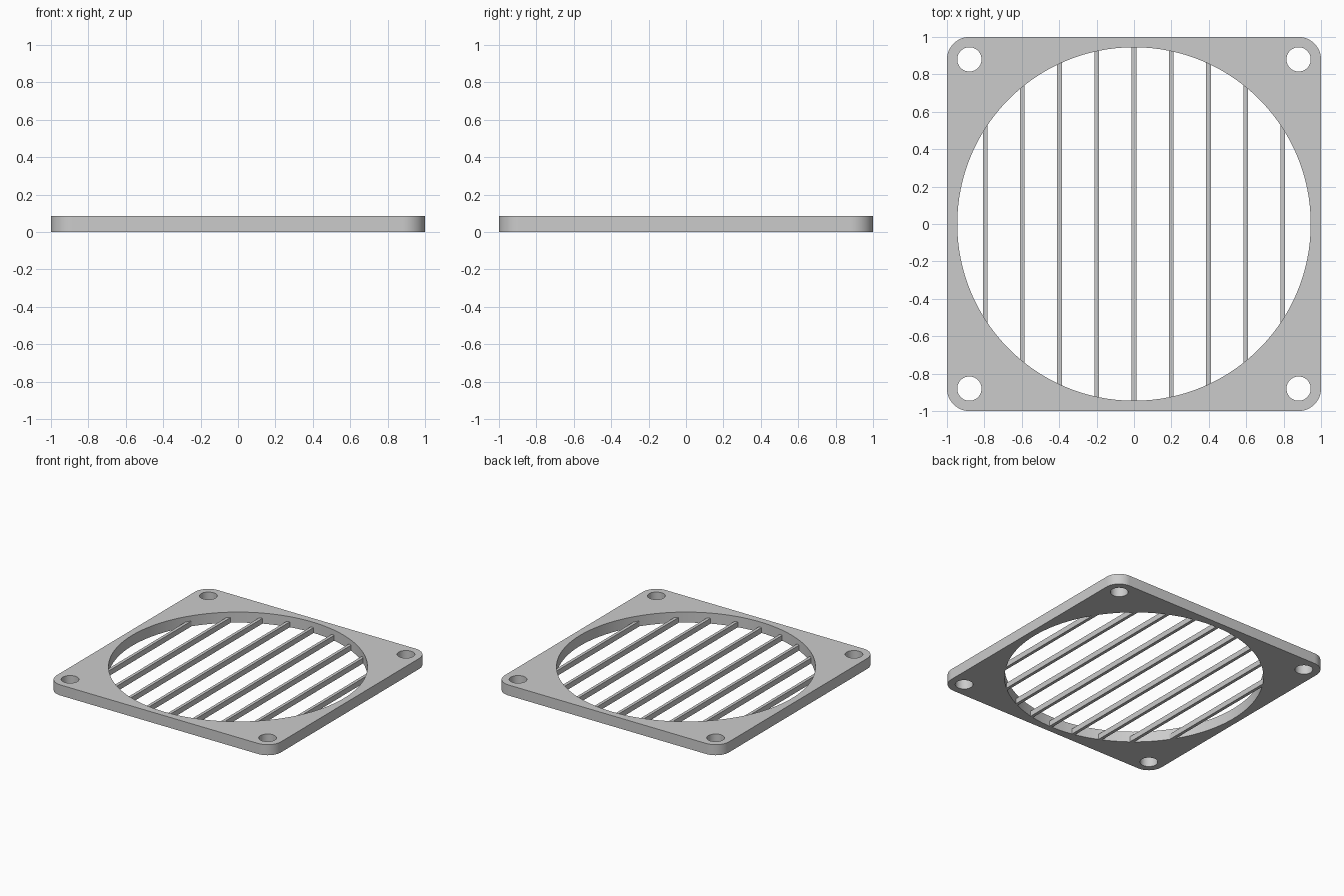
import bpy
import bmesh
from math import cos, sin, pi, sqrt, radians
from mathutils import Vector

HEIGHT = 0.085          # frame thickness
OPENING = 0.945         # radius of the round opening
CORNER = 0.12           # outer corner radius
HOLE = 0.065            # screw hole radius
BAR_W, BAR_H = 0.025, 0.043
SPACING = 0.199

cube = bpy.data.objects.get("Cube")
if cube:
    bpy.data.objects.remove(cube, do_unlink=True)

grey = bpy.data.materials.new("grey plastic")
grey.use_nodes = True
grey.diffuse_color = (0.6, 0.6, 0.6, 1)
grey.node_tree.nodes["Principled BSDF"].inputs["Base Color"].default_value = grey.diffuse_color


def arc(cx, cy, r, start, sweep, n):
    """Points along an arc, both ends included."""
    angles = [start + sweep * i / n for i in range(n + 1)]
    return [(cx + r * cos(a), cy + r * sin(a)) for a in angles]


def circle(cx, cy, r, n):
    return arc(cx, cy, r, 0, 2 * pi, n)[:-1]


def add_object(name, bm):
    mesh = bpy.data.meshes.new(name)
    bm.to_mesh(mesh)
    bm.free()
    mesh.materials.append(grey)
    obj = bpy.data.objects.new(name, mesh)
    bpy.context.collection.objects.link(obj)
    return obj


def plate(name, loops, height):
    """Fill an outline with holes and extrude it upwards."""
    bm = bmesh.new()
    edges = []
    for loop in loops:
        verts = [bm.verts.new((x, y, 0)) for x, y in loop]
        edges += [bm.edges.new((verts[i - 1], verts[i])) for i in range(len(verts))]
    bmesh.ops.triangle_fill(bm, use_beauty=True, edges=edges, normal=Vector((0, 0, 1)))
    region = bmesh.ops.extrude_face_region(bm, geom=bm.faces[:], use_keep_orig=True)
    top = [g for g in region["geom"] if isinstance(g, bmesh.types.BMVert)]
    bmesh.ops.translate(bm, verts=top, vec=(0, 0, height))
    bmesh.ops.recalc_face_normals(bm, faces=bm.faces[:])
    return add_object(name, bm)


# Square frame with rounded corners, round opening and four screw holes
inset = 1 - CORNER
signs = [(1, 1), (-1, 1), (-1, -1), (1, -1)]
outline = []
for i, (sx, sy) in enumerate(signs):
    outline += arc(sx * inset, sy * inset, CORNER, i * pi / 2, pi / 2, 16)
holes = [circle(sx * inset, sy * inset, HOLE, 40) for sx, sy in signs]
frame = plate("frame", [outline, circle(0, 0, OPENING, 128)] + holes, HEIGHT)

bpy.ops.object.select_all(action="DESELECT")
frame.select_set(True)
bpy.context.view_layer.objects.active = frame
bpy.ops.object.shade_smooth_by_angle(angle=radians(30))

# Grille bars, flush with the underside and sunk slightly into the frame
for i in range(-4, 5):
    x = i * SPACING
    inner = max(abs(x) - BAR_W / 2, 0)
    half = sqrt(OPENING ** 2 - inner ** 2) + 0.005
    bm = bmesh.new()
    bmesh.ops.create_cube(bm, size=1)
    bmesh.ops.scale(bm, verts=bm.verts[:], vec=(BAR_W, 2 * half, BAR_H))
    bmesh.ops.translate(bm, verts=bm.verts[:], vec=(x, 0, BAR_H / 2))
    add_object(f"grille_bar_{i + 5}", bm)
